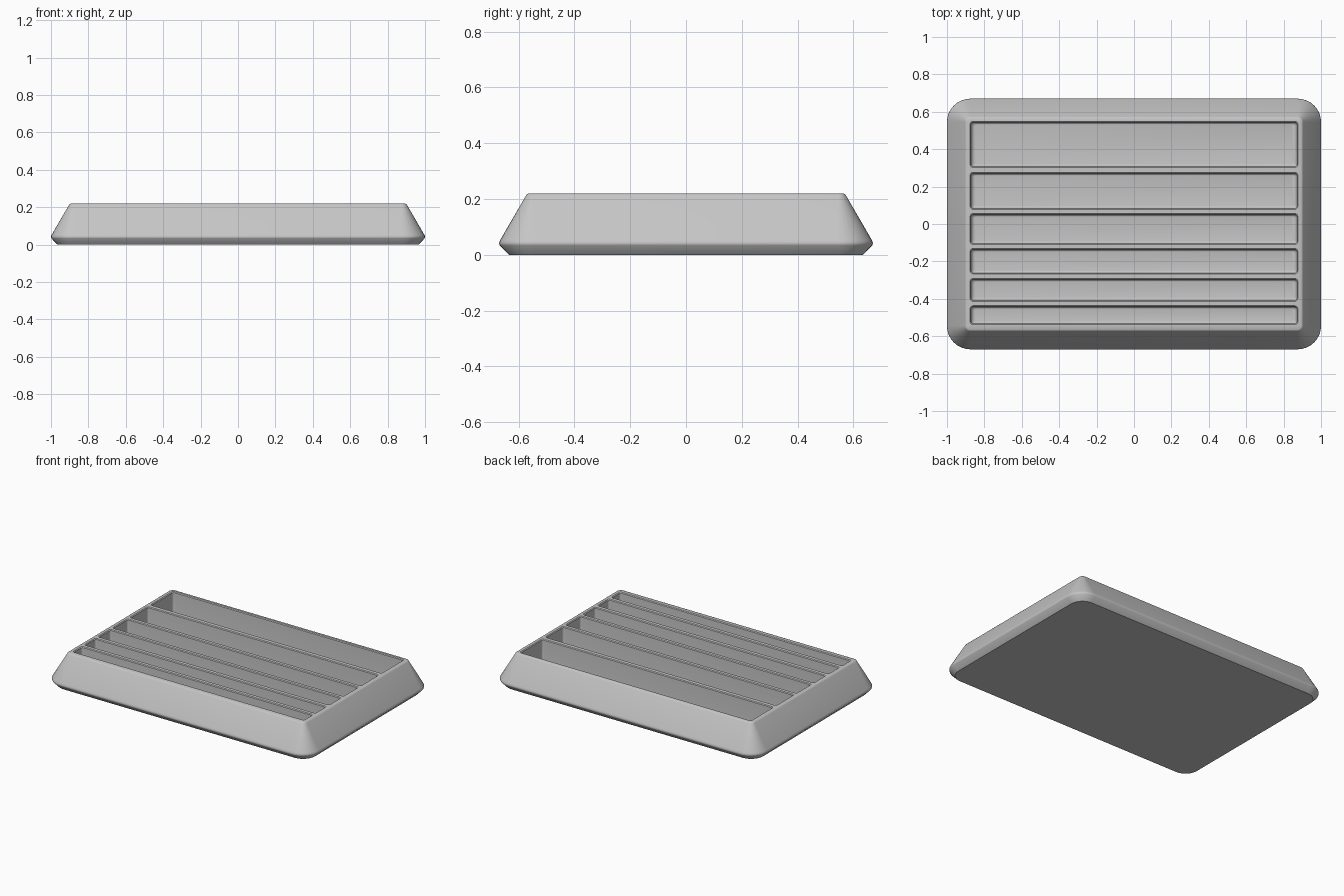
import bpy, bmesh, math

cube = bpy.data.objects.get("Cube")
if cube:
    bpy.data.objects.remove(cube, do_unlink=True)

HEIGHT = 0.22
FLOOR = 0.04
CORNER_STEPS = 8

grey = bpy.data.materials.new("light_grey")
grey.use_nodes = True
colour = (0.56, 0.56, 0.56, 1)
grey.diffuse_color = colour
grey.node_tree.nodes["Principled BSDF"].inputs["Base Color"].default_value = colour


def ring(bm, cy, hx, hy, radius, z):
    """Rounded rectangle of vertices centred on (0, cy)."""
    verts = []
    for quarter, (sx, sy) in enumerate([(1, 1), (-1, 1), (-1, -1), (1, -1)]):
        for i in range(CORNER_STEPS + 1):
            a = math.pi / 2 * (quarter + i / CORNER_STEPS)
            verts.append(bm.verts.new((
                sx * (hx - radius) + radius * math.cos(a),
                cy + sy * (hy - radius) + radius * math.sin(a), z)))
    return verts


def skin(bm, rings):
    """Join successive rings with quads."""
    for low, high in zip(rings, rings[1:]):
        n = len(low)
        for i in range(n):
            j = (i + 1) % n
            bm.faces.new((low[i], low[j], high[j], high[i]))


def loop_edges(bm, verts):
    return [bm.edges.get((v, verts[i - 1])) for i, v in enumerate(verts)]


bm = bmesh.new()

# Outer shell: chamfered foot, sloping sides and softened top rim
profile = [(0.035, 0), (0.002, 0.034), (0, 0.04), (0.001, 0.047), (0.005, 0.055),
           (0.096, 0.212), (0.1, 0.217), (0.106, HEIGHT)]
shell = [ring(bm, 0, 1 - d, 0.67 - d, 0.125 - d, z) for d, z in profile]
skin(bm, shell)
bm.faces.new(shell[0])
rim_edges = loop_edges(bm, shell[-1])

# Six graded pockets, widest at the back, with filleted floors
pockets = [(0.302, 0.549), (0.078, 0.276), (-0.11, 0.056),
           (-0.267, -0.131), (-0.414, -0.291), (-0.538, -0.437)]
for front, back in pockets:
    cy, hy, hx = (front + back) / 2, (back - front) / 2, 0.876
    rings = [ring(bm, cy, hx, hy, 0.016, HEIGHT),
             ring(bm, cy, hx - 0.005, hy - 0.005, 0.014, HEIGHT - 0.005)]
    for i in range(5):
        a = math.pi / 2 * i / 4
        inset = 1 - math.cos(a)
        rings.append(ring(bm, cy, hx - 0.006 - 0.02 * inset, hy - 0.006 - 0.01 * inset,
                          0.013, FLOOR + 0.02 * (1 - math.sin(a))))
    skin(bm, rings)
    bm.faces.new(rings[-1])
    rim_edges += loop_edges(bm, rings[0])

# Flat top surface around the pockets
bmesh.ops.triangle_fill(bm, edges=rim_edges, use_beauty=True, normal=(0, 0, 1))
bmesh.ops.recalc_face_normals(bm, faces=bm.faces[:])

mesh = bpy.data.meshes.new("slotted_tray")
bm.to_mesh(mesh)
bm.free()
mesh.materials.append(grey)
tray = bpy.data.objects.new("slotted_tray", mesh)
bpy.context.collection.objects.link(tray)

bpy.ops.object.select_all(action="DESELECT")
tray.select_set(True)
bpy.context.view_layer.objects.active = tray
bpy.ops.object.shade_smooth_by_angle(angle=math.radians(30))
